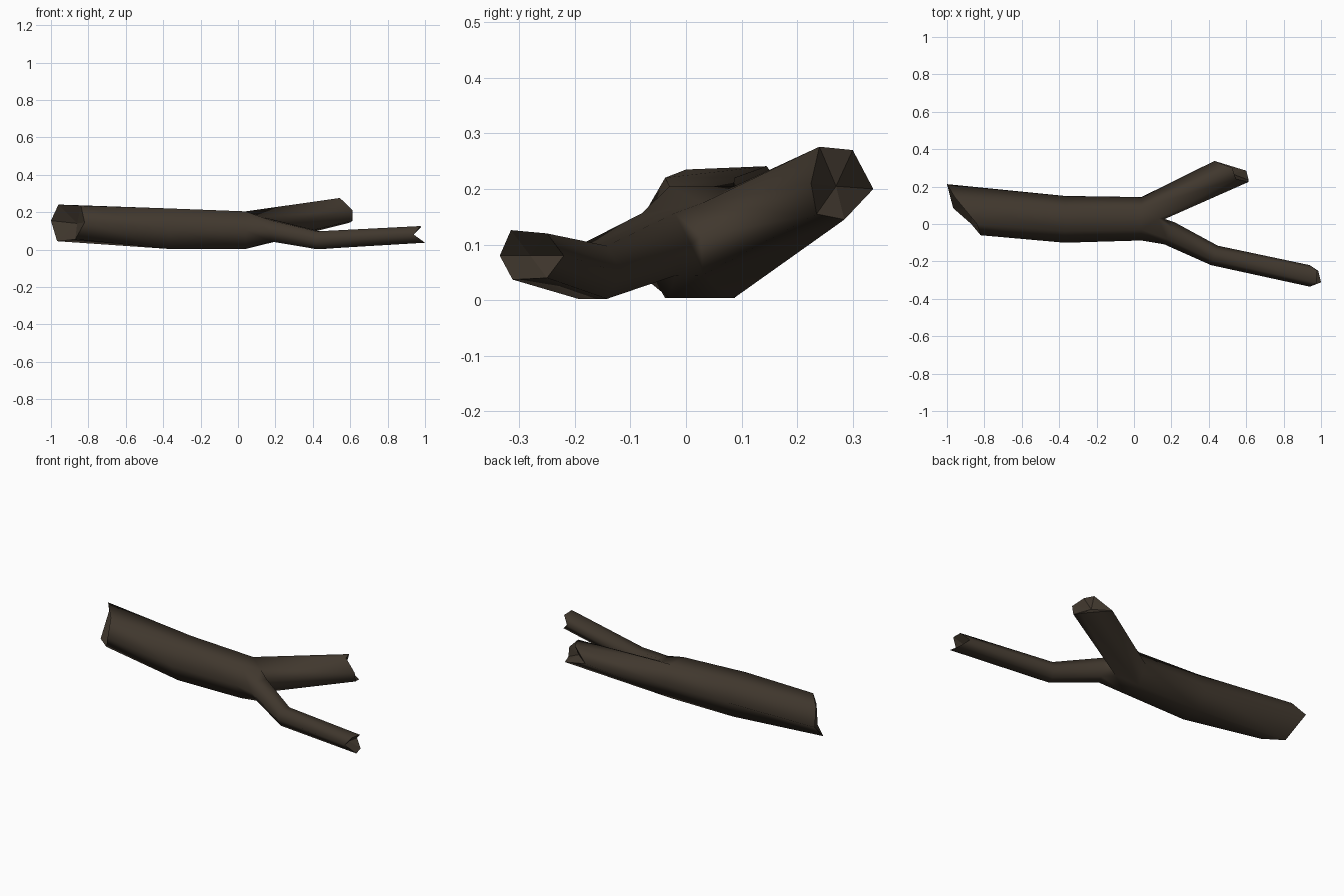
import bpy, bmesh, math
from mathutils import Vector

if "Cube" in bpy.data.objects:
    bpy.data.objects.remove(bpy.data.objects["Cube"])

bark = bpy.data.materials.new("dark_bark")
bark.diffuse_color = (0.052, 0.039, 0.027, 1)
bark.use_nodes = True
bark.node_tree.nodes["Principled BSDF"].inputs["Base Color"].default_value = bark.diffuse_color

bm = bmesh.new()
SIDES = 6


def verts(points):
    return [bm.verts.new(p) for p in points]


def ring(centre, direction, radius):
    """Hexagonal cross-section; vertex 0 points to the left of the direction."""
    d = Vector(direction).normalized()
    side = Vector((0, 0, 1)).cross(d).normalized()
    up = d.cross(side)
    return verts([Vector(centre) + radius * (math.cos(i * math.pi / 3) * side
                  + math.sin(i * math.pi / 3) * up) for i in range(SIDES)])


def bridge(a, b):
    for i in range(SIDES):
        j = (i + 1) % SIDES
        bm.faces.new((a[i], a[j], b[j], b[i])).smooth = True


def broken_end(rim, centre):
    """Hollow, splintered cap with a sharp rim."""
    c = bm.verts.new(centre)
    for i in range(SIDES):
        j = (i + 1) % SIDES
        bm.faces.new((rim[i], rim[j], c))
        bm.edges.get((rim[i], rim[j])).smooth = False


# trunk, from the jagged butt to the fork
butt = verts([(-1.0, .213, .155), (-.96, .145, .241), (-.84, .0, .235),
              (-.82, -.06, .145), (-.87, .0, .055), (-.967, .085, .045)])
middle = ring((-.37, .025, .112), (1, 0, 0), .125)
fork = ring((.04, .028, .104), (1, 0, 0), .116)
bridge(butt, middle)
bridge(middle, fork)
broken_end(butt, (-.86, .08, .14))

# crotch between the two branches
top, mid, low = verts([(.13, .03, .175), (.165, .027, .115), (.15, .03, .045)])
bm.faces.new((fork[1], fork[2], top)).smooth = True
bm.faces.new((fork[4], fork[5], low)).smooth = True
front_base = [mid, top, fork[2], fork[3], fork[4], low]
back_base = [fork[0], fork[1], top, mid, low, fork[5]]

# long bent front branch
knuckle = ring((.19, -.05, .10), (.9, -.42, 0), .065)
bend = ring((.43, -.168, .05), (.94, -.33, 0), .055)
front_tip = verts([(.94, -.22, .08), (.98, -.25, .12), (.975, -.315, .126),
                   (.94, -.335, .08), (1.0, -.312, .037), (.985, -.25, .04)])
bridge(front_base, knuckle)
bridge(knuckle, bend)
bridge(bend, front_tip)
broken_end(front_tip, (.93, -.28, .08))

# short rising back branch
back_tip = verts([(.43, .337, .20), (.525, .30, .27), (.545, .24, .276),
                  (.613, .225, .21), (.613, .235, .155), (.60, .285, .145)])
bridge(back_base, back_tip)
broken_end(back_tip, (.52, .27, .205))

bmesh.ops.recalc_face_normals(bm, faces=bm.faces)
mesh = bpy.data.meshes.new("forked_log")
bm.to_mesh(mesh)
bm.free()
mesh.materials.append(bark)
log = bpy.data.objects.new("forked_log", mesh)
bpy.context.collection.objects.link(log)
